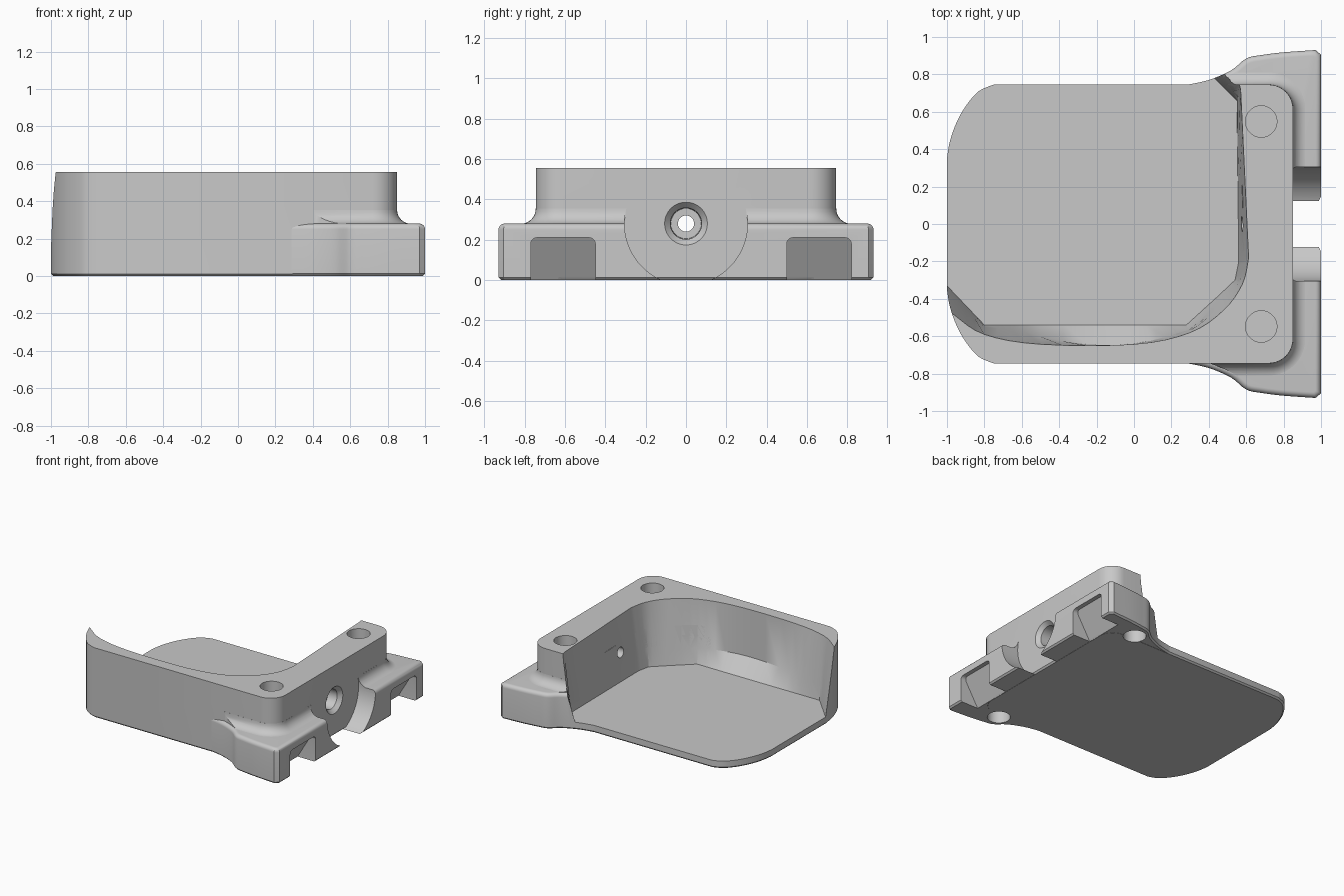
import bpy, bmesh, math
from mathutils import Vector

if "Cube" in bpy.data.objects:
    bpy.data.objects.remove(bpy.data.objects["Cube"])

grey = bpy.data.materials.new("plain grey")
grey.use_nodes = True
COLOUR = (0.58, 0.58, 0.58, 1)
grey.diffuse_color = COLOUR
grey.node_tree.nodes["Principled BSDF"].inputs["Base Color"].default_value = COLOUR


def loft(name, rings):
    """Closed solid through rings of equal length."""
    bm = bmesh.new()
    loops = [[bm.verts.new(p) for p in ring] for ring in rings]
    n = len(loops[0])
    for a, b in zip(loops, loops[1:]):
        for i in range(n):
            j = (i + 1) % n
            bm.faces.new((a[i], a[j], b[j], b[i]))
    bm.faces.new(loops[0])
    bm.faces.new(loops[-1])
    bmesh.ops.recalc_face_normals(bm, faces=bm.faces)
    mesh = bpy.data.meshes.new(name)
    bm.to_mesh(mesh)
    bm.free()
    mesh.materials.append(grey)
    ob = bpy.data.objects.new(name, mesh)
    bpy.context.collection.objects.link(ob)
    return ob


def level(outline, z, inset=0.0):
    """Clockwise outline at one height, moved inwards with mitred corners."""
    pts = [Vector(p) for p in outline]
    ring = []
    for i, p in enumerate(pts):
        d1 = (p - pts[i - 1]).normalized()
        d2 = (pts[(i + 1) % len(pts)] - p).normalized()
        n1, n2 = Vector((d1.y, -d1.x)), Vector((d2.y, -d2.x))
        q = p + (n1 + n2) * (inset / (1 + n1.dot(n2))) if inset else p
        ring.append(Vector((q.x, q.y, z)))
    return ring


def cut(cutter, parts, operation='DIFFERENCE'):
    """Apply one cutter to several parts, then discard it."""
    for ob in parts:
        mod = ob.modifiers.new("cut", 'BOOLEAN')
        mod.object, mod.operation, mod.solver = cutter, operation, 'EXACT'
        bpy.ops.object.select_all(action='DESELECT')
        bpy.context.view_layer.objects.active = ob
        ob.select_set(True)
        bpy.ops.object.modifier_apply(modifier=mod.name)
    bpy.data.objects.remove(cutter)


def dense(pts, smooth, steps=4):
    """Resample an open path, straight or as a smooth spline."""
    out = []
    for i in range(len(pts) - 1):
        p0, p1, p2, p3 = (Vector(pts[min(max(k, 0), len(pts) - 1)]) for k in range(i - 1, i + 3))
        for s in range(steps):
            t = s / steps
            if smooth:
                q = 0.5 * (2 * p1 + (p2 - p0) * t + (2 * p0 - 5 * p1 + 4 * p2 - p3) * t * t
                           + (3 * p1 - p0 - 3 * p2 + p3) * t ** 3)
            else:
                q = p1.lerp(p2, t)
            out.append(tuple(q))
    return out + [tuple(pts[-1])]


def mirrored(path):
    return path + [(x, -y) for x, y in reversed(path)]


def turned(name, axis, base, profile, n=48):
    """Solid of revolution; profile holds (distance, radius)."""
    rings = []
    for d, r in profile:
        ring = []
        for i in range(n):
            a = 2 * math.pi * (i + .5) / n
            c, s = r * math.cos(a), r * math.sin(a)
            off = (d, c, s) if axis == 'x' else (c, s, d)
            ring.append(Vector(base) + Vector(off))
        rings.append(ring)
    return loft(name, rings)


def body_outline(grow=0.0):
    arc = dense([(-1, .35), (-.985, .44), (-.95, .54), (-.9, .63), (-.83, .71), (-.75, .745)], True)
    r = .13 + grow
    corner = []
    for i in range(11):
        a = math.pi / 2 * (1 - i / 10)
        corner.append((.72 + r * math.cos(a), .615 + r * math.sin(a)))
    return mirrored([(x, y + grow) for x, y in arc] + corner)


# Main block with a small chamfer underneath
block = body_outline()
tray = loft("tray_body", [level(block, 0, .012), level(block, .012), level(block, .557)])

# Flared flange on the thick end, rounded along its top edge
edge = [(.27, .742), (.4, .77), (.52, .822), (.6, .885), (.68, .903), (.8, .918), (.97, .93)]
flare = [(.2, .7)] + dense(edge, True) + [(1, .905)]
outline = mirrored(flare)
rings = [level(outline, .001, .012), level(outline, .013)]
for i in range(7):
    a = math.pi / 2 * i / 6
    rings.append(level(outline, .25 + .03 * math.sin(a), .03 * (1 - math.cos(a))))
flange = loft("flange", rings)

# Concave fillet between flange and block
rings = [level(body_outline(.075), .2)]
for i in range(9):
    a = math.pi / 2 * i / 8
    rings.append(level(body_outline(.075 * (1 - math.sin(a)) + .0005), .279 + .075 * (1 - math.cos(a))))
cove = loft("fillet", rings)
cut(loft("clip", [level(outline, .21, .025), level(outline, .5, .025)]), [cove], 'INTERSECT')

# Round notch in the middle of the flange
cut(turned("notch", 'x', (0, 0, .28), [(.835, .305), (1.1, .305)], 96), [flange, cove])

# Hollow, open on the back and on the thin end
low = [(-1.2, 1.1), (-1.2, -.13), (-1, -.33), (-.8, -.54), (-.5, -.54), (0, -.54), (.28, -.54),
       (.45, -.385), (.54, -.3), (.56, -.2), (.55, .66), (.42, .79), (.2, 1.1)]
high = [(-1.2, 1.1), (-1.2, -.3), (-.97, -.48), (-.8, -.59), (-.5, -.643), (0, -.643), (.3, -.58),
        (.48, -.46), (.58, -.32), (.613, -.18), (.57, .72), (.53, .88), (.45, 1.1)]
# only the rounded stretch of the rim is a spline
rim = dense(high[:2], False)[:-1] + dense(high[1:10], True)[:-1] + dense(high[9:], False)
floor = dense(low, False)
# the ramp at the foot of the front wall is steepest towards the corners
middle = []
for f, t in zip(floor, rim):
    weight = .24 + .76 * max(0, 1 - ((t[0] + .1) / .55) ** 2)
    middle.append(Vector(f).lerp(Vector(t), weight))
cut(loft("hollow", [level(floor, .06), level(middle, .18), level(rim, .557), level(rim, .7)]),
    [tray, flange, cove])

# Screw hole with counterbore through the thick wall
screw = turned("screw_hole", 'x', (0, 0, .28),
               [(.4, .04), (.74, .04), (.741, .075), (.82, .078), (.852, .108), (.9, .108)])
cut(screw, [tray, flange, cove])

# Blind round sockets, above and below
for side in (-1, 1):
    cut(turned("top_socket", 'z', (.68, .548 * side, 0), [(.45, .084), (.7, .084)]), [tray])
    cut(turned("under_socket", 'z', (.64, .77 * side, 0), [(-.1, .084), (.1, .084)]), [tray, flange])

# Ramped slots in the flange feet
for y0, y1 in ((-.77, -.45), (.5, .82)):
    r = .03
    section = [(y0, -.05)]
    for cy, start in ((y0 + r, math.pi), (y1 - r, math.pi / 2)):
        for i in range(6):
            a = start - math.pi / 2 * i / 5
            section.append((cy + r * math.cos(a), .21 - r + r * math.sin(a)))
    section.append((y1, -.05))
    back = [Vector((.84 + .6 * z, y, z)) for y, z in section]
    front = [Vector((1.1, y, z)) for y, z in section]
    cut(loft("slot", [back, front]), [tray, flange])

# Smooth shading with crisp edges
bpy.ops.object.select_all(action='DESELECT')
for part in (tray, flange, cove):
    part.select_set(True)
bpy.context.view_layer.objects.active = tray
bpy.ops.object.shade_smooth_by_angle(angle=math.radians(30))
